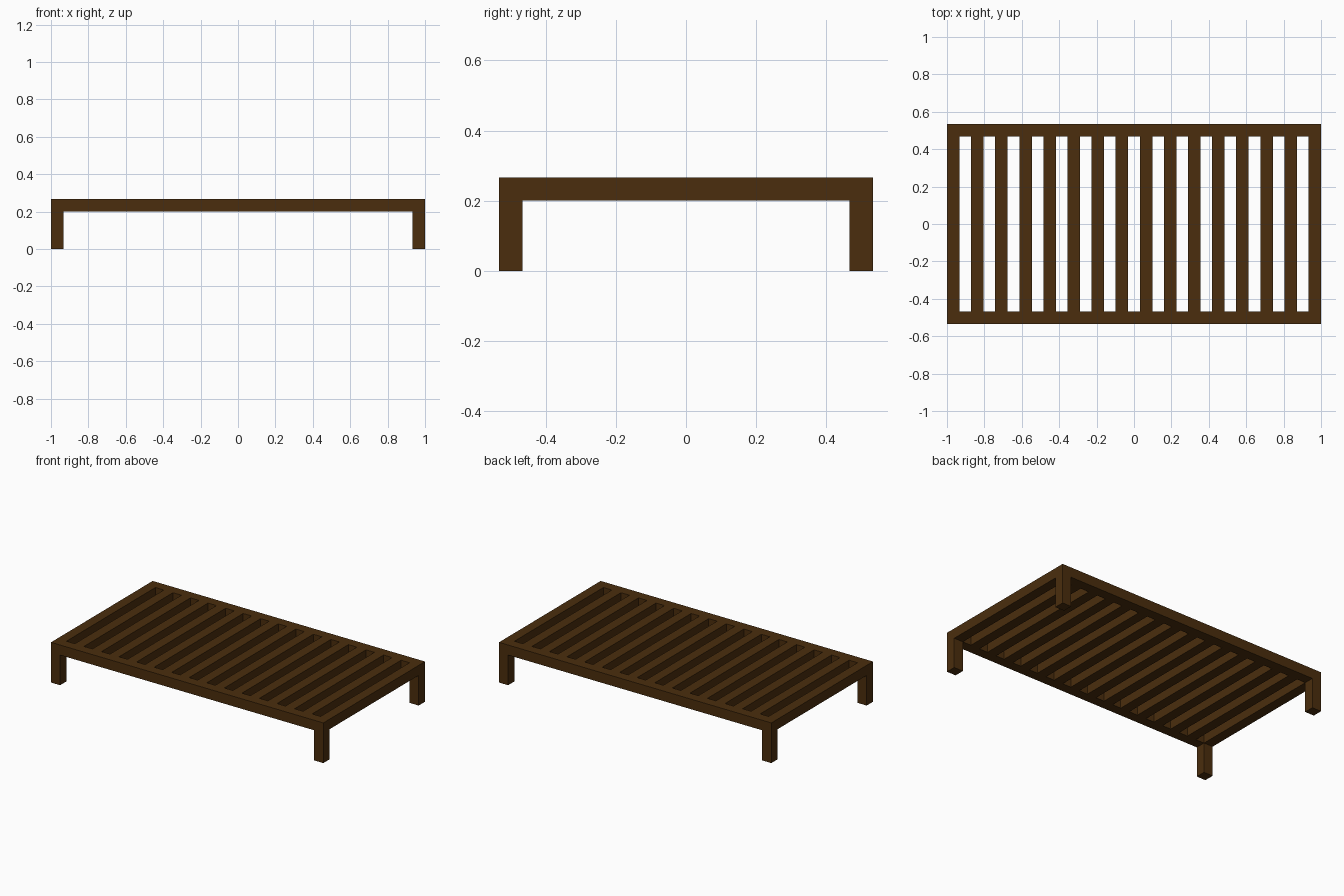
import bpy

if "Cube" in bpy.data.objects:
    bpy.data.objects.remove(bpy.data.objects["Cube"])

W = 1 / 15          # timber thickness
L, D, H = 2.0, 16 / 15, 4 / 15
SLATS = 16          # cross bars, including both ends

wood = bpy.data.materials.new("dark_wood")
wood.diffuse_color = (0.07, 0.027, 0.004, 1)
wood.use_nodes = True
wood.node_tree.nodes["Principled BSDF"].inputs["Base Color"].default_value = wood.diffuse_color


def box(name, centre, size):
    bpy.ops.mesh.primitive_cube_add(size=1, location=centre)
    ob = bpy.context.object
    ob.name = name
    ob.scale = size
    bpy.ops.object.transform_apply(location=False, rotation=False, scale=True)
    ob.data.materials.append(wood)
    return ob


x_end, y_end, z_top = (L - W) / 2, (D - W) / 2, H - W / 2

# Long rails and corner legs
for y_name, sy in (("front", -1), ("back", 1)):
    box(f"{y_name}_rail", (0, sy * y_end, z_top), (L, W, W))
    for x_name, sx in (("left", -1), ("right", 1)):
        box(f"{y_name}_{x_name}_leg",
            (sx * x_end, sy * y_end, (H - W) / 2), (W, W, H - W))

# Evenly spaced cross slats between the rails
for i in range(SLATS):
    x = -x_end + i * 2 * x_end / (SLATS - 1)
    name = "end_rail" if i in (0, SLATS - 1) else "slat"
    box(f"{name}_{i + 1}", (x, 0, z_top), (W, D - 2 * W, W))
